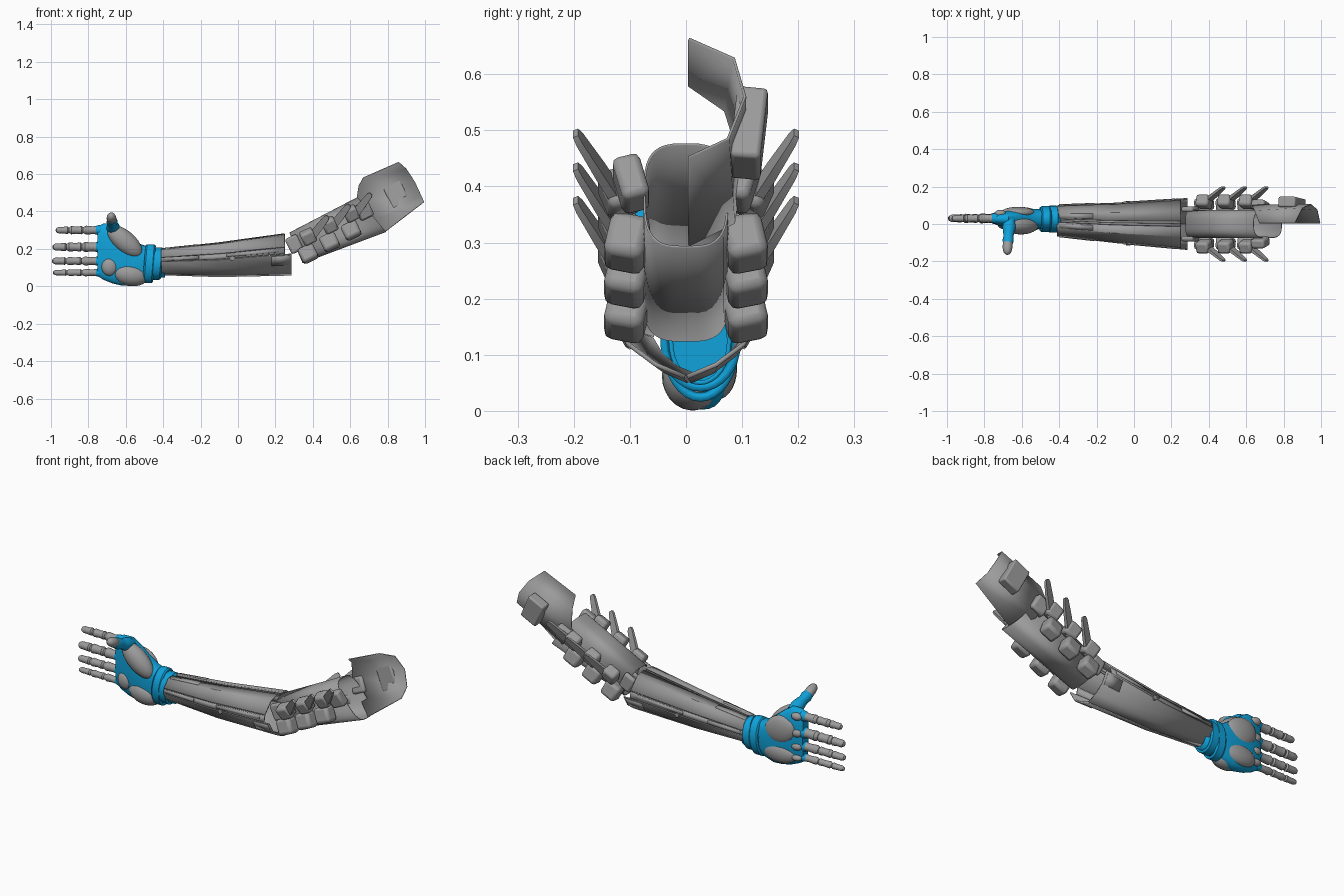
import bpy, bmesh, math
from mathutils import Vector, Matrix

if "Cube" in bpy.data.objects:
    bpy.data.objects.remove(bpy.data.objects["Cube"])


def material(name, color):
    m = bpy.data.materials.new(name)
    m.diffuse_color = (*color, 1)
    m.use_nodes = True
    m.node_tree.nodes["Principled BSDF"].inputs["Base Color"].default_value = m.diffuse_color
    return m


GREY = material("armor grey", (0.33, 0.33, 0.33))
BLUE = material("joint blue", (0.005, 0.36, 0.70))


def finish(name, bm, mat):
    bmesh.ops.recalc_face_normals(bm, faces=bm.faces)
    me = bpy.data.meshes.new(name)
    bm.to_mesh(me)
    bm.free()
    me.materials.append(mat)
    ob = bpy.data.objects.new(name, me)
    bpy.context.collection.objects.link(ob)
    return ob


def loft(name, rings, mat, closed=True, caps=True, thick=0):
    """Skin a list of equally long point rings."""
    bm = bmesh.new()
    rows = [[bm.verts.new(p) for p in ring] for ring in rings]
    n = len(rows[0])
    for a, b in zip(rows, rows[1:]):
        for i in range(n if closed else n - 1):
            j = (i + 1) % n
            bm.faces.new((a[i], a[j], b[j], b[i]))
    if closed and caps:
        bm.faces.new(rows[0])
        bm.faces.new(rows[-1])
    ob = finish(name, bm, mat)
    if thick:
        mod = ob.modifiers.new("thickness", 'SOLIDIFY')
        mod.thickness = thick
        mod.offset = 0
    return ob


def oval(top, bottom, w, power=2.0, n=32):
    """Rounded section spanning top to bottom, with half width w along y."""
    top, bottom = Vector(top), Vector(bottom)
    c, h = (top + bottom) / 2, (top - bottom) / 2
    pts = []
    for i in range(n):
        a = math.tau * i / n
        cs, sn = math.cos(a), math.sin(a)
        u = math.copysign(abs(cs) ** (2 / power), cs)
        v = math.copysign(abs(sn) ** (2 / power), sn)
        pts.append(c + h * v + Vector((0, w * u, 0)))
    return pts


def limb(name, p0, p1, profile, mat, n=16):
    """Turned shape along p0-p1 from (position, radius) pairs."""
    p0, p1 = Vector(p0), Vector(p1)
    q = (p1 - p0).to_track_quat('Z', 'Y')
    rings = [[p0.lerp(p1, t) + q @ Vector((r * math.cos(math.tau * i / n), r * math.sin(math.tau * i / n), 0))
              for i in range(n)] for t, r in profile]
    return loft(name, rings, mat)


def ellipsoid(name, loc, radii, angle, mat):
    bm = bmesh.new()
    bmesh.ops.create_uvsphere(bm, u_segments=24, v_segments=14, radius=1)
    bm.transform(Matrix.Translation(loc) @ Matrix.Rotation(math.radians(angle), 4, 'Y') @ Matrix.Diagonal((*radii, 1)))
    return finish(name, bm, mat)


def block(name, loc, size, mat, angle=-26, tilt=0, bevel=0.012):
    """Bevelled box aligned with the sloping upper arm."""
    bm = bmesh.new()
    bmesh.ops.create_cube(bm, size=1)
    bm.transform(Matrix.Translation(loc) @ Matrix.Rotation(math.radians(angle), 4, 'Y')
                 @ Matrix.Rotation(math.radians(tilt), 4, 'X') @ Matrix.Diagonal((*size, 1)))
    ob = finish(name, bm, mat)
    mod = ob.modifiers.new("bevel", 'BEVEL')
    mod.width, mod.segments = bevel, 2
    return ob


# Palm body
palm = [(-.75, .055, .32, .026), (-.72, .035, .335, .038), (-.67, .015, .335, .048), (-.62, .004, .30, .053),
        (-.57, .002, .26, .055), (-.52, .02, .225, .054), (-.46, .05, .205, .05)]
loft("palm", [oval((x, .027, t), (x, .027, b), w, 2.6, 36) for x, b, t, w in palm], BLUE)

# Palm and back-of-hand pads
ellipsoid("thumb_mound", (-.605, -.008, .24), (.115, .048, .056), 41, GREY)
ellipsoid("heel_pad", (-.575, .012, .062), (.095, .055, .060), 10, GREY)
ellipsoid("finger_pad", (-.685, .0, .105), (.045, .03, .05), 0, GREY)
ellipsoid("back_plate", (-.62, .06, .205), (.095, .032, .075), 25, GREY)
ellipsoid("back_edge_plate", (-.61, .055, .075), (.10, .036, .055), 0, GREY)

# Fingers with three pinched segments each, plus knuckles
for i, (z, r, tip) in enumerate([(.30, .024, -.975), (.21, .027, -.992), (.135, .024, -.995), (.073, .020, -.99)]):
    prof = []
    for a, b, s in [(0, .38, 1.0), (.38, .70, .92), (.70, 1, .85)]:
        d = b - a
        prof += [(a + .02 * d, .7 * s * r), (a + .12 * d, s * r), (a + .45 * d, .86 * s * r), (a + .85 * d, s * r)]
    prof[-1:] = [(.93, .74 * r), (.98, .5 * r), (1, .15 * r)]
    limb(f"finger_{i + 1}", (-.735, .03, z), (tip, .03, z), prof, GREY)
    ellipsoid(f"finger_socket_{i + 1}", (-.742, .03, z), (.032, r * 1.15, r * 1.12), 0, BLUE)
    ellipsoid(f"knuckle_{i + 1}", (-.715, .056, z), (.03, .02, r * .85), 0, GREY)

# Thumb
limb("thumb_base", (-.665, .02, .30), (-.675, -.115, .355),
     [(0, .030), (.25, .036), (.5, .030), (.62, .026), (.8, .030), (1, .024)], BLUE)
limb("thumb_tip", (-.675, -.095, .35), (-.678, -.163, .382),
     [(0, .020), (.15, .026), (.5, .026), (.8, .021), (.95, .012), (1, .004)], GREY)

# Wrist: inner sleeve and two cuffs
loft("wrist_sleeve", [oval((x, .025, .20), (x, .025, .05), .052) for x in (-.50, -.39)], BLUE, caps=False, thick=.008)
for name, x, t, b, w in [("hand_cuff", -.475, .218, .022, .064), ("arm_cuff", -.433, .202, .040, .066)]:
    loft(name, [oval((x + dx + .008, .026, t - e), (x + dx - .008, .026, b + e), w - e)
                for dx, e in [(-.024, .006), (-.017, 0), (.017, 0), (.024, .006)]], BLUE, caps=False, thick=.012)

# Forearm built of panels that follow one tapering faceted section
STATIONS = [(-.41, .13, .070, .082, .018), (-.10, .142, .092, .106, .006), (.29, .173, .115, .137, 0)]
HALF = [(.0, 1), (.5, .88), (.93, .35), (1, 0), (.76, -.48), (.4, -.80), (0, -1)]


def section(x, t, side, off):
    a, b = STATIONS[:2] if x < -.10 else STATIONS[1:]
    f = (x - a[0]) / (b[0] - a[0])
    zc, h, w, yc = [p + (q - p) * f for p, q in zip(a[1:], b[1:])]
    i = min(int(t), 5)
    u, v = [p + (q - p) * (t - i) for p, q in zip(HALF[i], HALF[i + 1])]
    return Vector((x, yc + side * u * (w + off), zc + v * (h + off)))


def panel(name, x0, x1, t0, t1, side, off=0, thick=.008):
    ts = [t0] + [k for k in range(7) if t0 < k < t1] + [t1]
    xs = [x0] + [x for x in (-.10,) if x0 < x < x1] + [x1]
    return loft(name, [[section(x, t, side, off) for t in ts] for x in xs], GREY, closed=False, thick=thick)


for side, tag in [(-1, "front"), (1, "rear")]:
    panel(f"forearm_top_{tag}", -.41, .25, .22, 1.98, side, 0)
    panel(f"forearm_side_{tag}", -.41, .25, 2.04, 2.9, side, -.002)
    panel(f"forearm_lower_{tag}", -.41, .285, 2.96, 5.96, side, -.002)
    panel(f"side_rail_{tag}", -.06, .22, 2.15, 2.65, side, .004, .006)
    panel(f"wrist_rail_{tag}", -.40, -.21, 2.1, 2.75, side, .004, .006)
    panel(f"top_plate_{tag}", -.40, -.22, .35, .9, side, .004, .006)
    panel(f"elbow_plate_{tag}", .18, .275, 3.1, 4.0, side, .003, .006)
    limb(f"forearm_bolt_{tag}", section(-.03, 2.95, side, -.006), section(-.03, 2.95, side, .008),
         [(0, .012), (1, .012)], GREY)
    panel(f"forearm_spine_{tag}", -.41, .25, 0, .22, side, -.008)
    block(f"elbow_hinge_{tag}", (.30, side * .078, .225), (.07, .03, .09), GREY)

# Upper arm tube
loft("upper_arm_shell", [oval((.275, 0, .285), (.345, 0, .125), .074, 3.2, 40),
                         oval((.64, 0, .475), (.79, 0, .292), .074, 3.2, 40)], GREY, caps=False, thick=.004)

# Side pads and raised fins, three per side
for side, tag in [(-1, "front"), (1, "rear")]:
    for i in range(3):
        x, z = .375 + .115 * i, .175 + .062 * i
        block(f"arm_pad_{tag}_{i + 1}", (x, side * .105, z), (.09, .072, .085), GREY, tilt=side * 12, bevel=.016)
        block(f"fin_mount_{tag}_{i + 1}", (x + .0, side * .118, z + .09), (.075, .064, .075), GREY,
              tilt=-side * 22, bevel=.014)
        tip = Vector((.48 + .115 * i, side * .197, .375 + .06 * i))
        base = tip - Vector((.105, side * .088, .135))
        wide = Vector((.78, 0, -.62))
        flat = (tip - base).cross(wide).normalized()
        rings = []
        for f, a, b in [(0, .022, .009), (.5, .021, .008), (.92, .016, .006), (1, .010, .005)]:
            c = base.lerp(tip, f)
            rings.append([c + wide * a + flat * b, c - wide * a + flat * b, c - wide * a - flat * b, c + wide * a - flat * b])
        loft(f"fin_{tag}_{i + 1}", rings, GREY)
    block(f"shoulder_tab_{tag}", (.675, side * .098, .405), (.08, .05, .085), GREY, tilt=-side * 15)

# Shoulder guard: open half shell on the rear side
START = [(.67, .005, .58), (.645, .07, .535), (.63, .10, .44), (.69, .085, .335), (.79, .005, .295)]
END = [(.86, .005, .663), (.90, .085, .628), (.945, .105, .56), (.98, .075, .485), (.995, .005, .452)]
loft("shoulder_guard", [START, END], GREY, closed=False, thick=.005)
block("shoulder_block", (.845, .112, .495), (.10, .055, .14), GREY, tilt=-6, bevel=.008)

# Smooth curved parts while keeping edges sharp
bpy.ops.object.select_all(action='SELECT')
bpy.context.view_layer.objects.active = bpy.data.objects["palm"]
bpy.ops.object.shade_smooth_by_angle(angle=math.radians(30))
